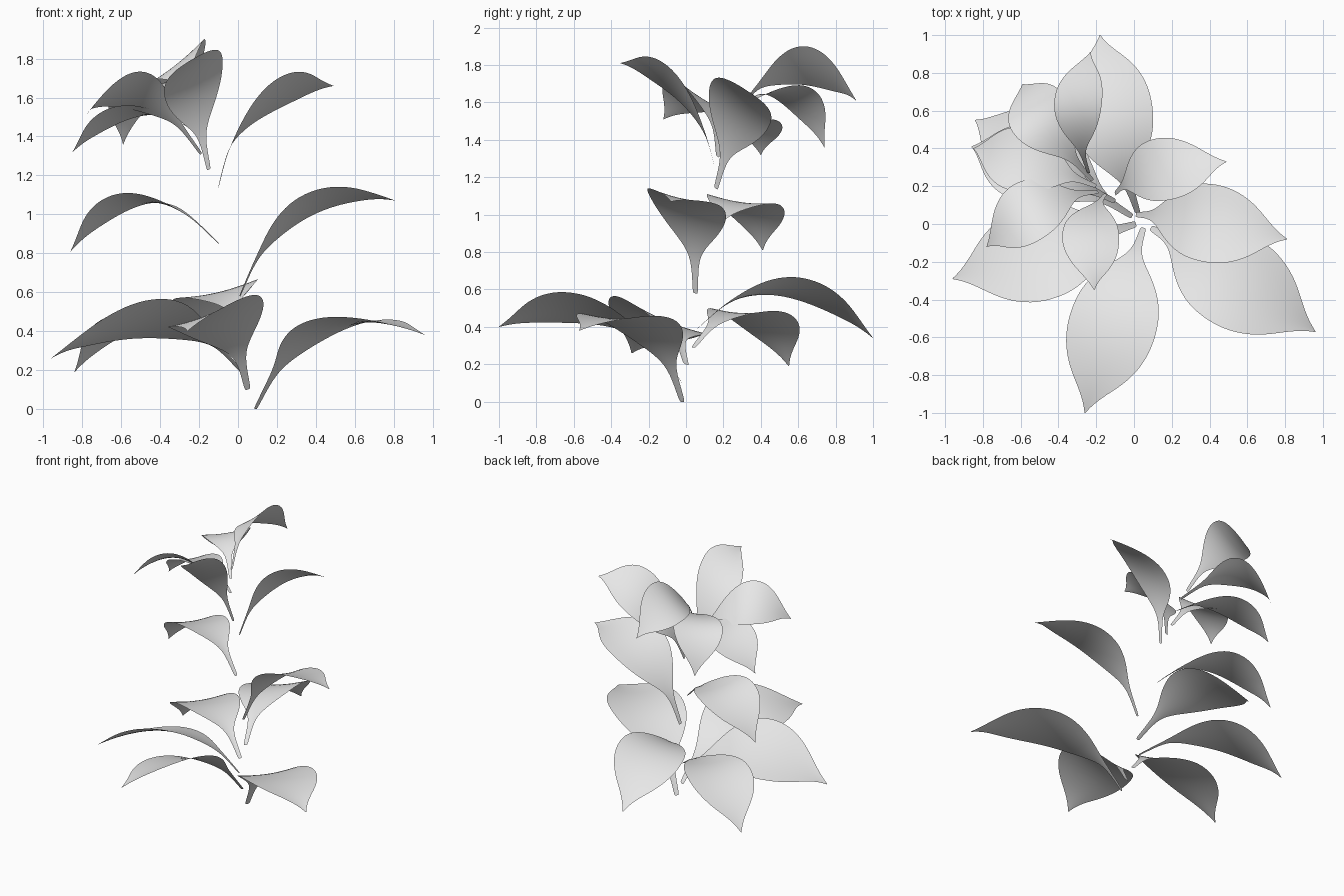
import bpy
import bmesh
from mathutils import Vector

cube = bpy.data.objects.get("Cube")
if cube:
    bpy.data.objects.remove(cube)

leaf_grey = bpy.data.materials.new("leaf_grey")
leaf_grey.use_nodes = True
COLOR = (0.8, 0.8, 0.8, 1)
leaf_grey.diffuse_color = COLOR
leaf_grey.node_tree.nodes["Principled BSDF"].inputs["Base Color"].default_value = COLOR

# Blade outline: position along the midrib, share of full half width
OUTLINE = [(0, .075), (.13, .08), (.21, .22), (.31, .62), (.43, .92), (.56, 1.03),
           (.7, .99), (.82, .72), (.9, .35), (.96, .11), (1, .01)]
ACROSS = (-1, -.5, 0, .5, 1)
LEAN = Vector((.42, -.3, 0))   # slope of the blades across the bending plant


def make_leaf(name, base, tip, crest, half_width, roll=0, sway=.7, reach=.37):
    """Arched blade on a narrow stalk, from a midrib and an outline."""
    base, tip = Vector(base), Vector(tip)
    bend = base.lerp(tip, reach)
    bend -= LEAN * (sway * (crest - bend.z))   # arch leans with the plant
    bend.z = crest
    side = Vector((base.y - tip.y, tip.x - base.x, 0)).normalized()
    slope = side.dot(LEAN) + roll
    bm = bmesh.new()
    rows = []
    for t, share in OUTLINE:
        mid = base * (1 - t) ** 2 + bend * (2 * t * (1 - t)) + tip * t ** 2
        w = half_width * share
        rows.append([bm.verts.new(mid + side * (w * a)
                                  + Vector((0, 0, w * (slope * a + .1 * a * a - .05))))
                     for a in ACROSS])
    for r0, r1 in zip(rows, rows[1:]):
        for i in range(len(ACROSS) - 1):
            bm.faces.new((r0[i], r1[i], r1[i + 1], r0[i + 1])).smooth = True
    bmesh.ops.recalc_face_normals(bm, faces=bm.faces)
    if sum(f.normal.z for f in bm.faces) < 0:
        bmesh.ops.reverse_faces(bm, faces=bm.faces)
    mesh = bpy.data.meshes.new(name)
    bm.to_mesh(mesh)
    bm.free()
    mesh.materials.append(leaf_grey)
    obj = bpy.data.objects.new(name, mesh)
    bpy.context.collection.objects.link(obj)
    smooth = obj.modifiers.new("smooth", 'SUBSURF')
    smooth.levels = smooth.render_levels = 2


# Lower whorl
make_leaf("lower_left_leaf", (.09, -.02, 0), (.96, -.57, .38), .65, .25, sway=.2)
make_leaf("lower_front_leaf", (.05, -.02, .1), (-.26, -1, .4), .69, .23, -.12, sway=0)
make_leaf("lower_right_leaf", (.01, 0, .2), (-.96, -.29, .26), .68, .25, sway=0)
make_leaf("lower_back_right_leaf", (-.01, .04, .29), (-.84, .55, .19), .73, .22, reach=.42)
make_leaf("lower_back_leaf", (.02, .06, .39), (-.18, 1, .34), .86, .22, .12, sway=.35, reach=.42)

# Middle pair
make_leaf("middle_left_leaf", (.01, .05, .58), (.81, -.08, 1.07), 1.22, .205, sway=.35)
make_leaf("middle_right_leaf", (-.1, .12, .85), (-.86, .41, .81), 1.33, .2)

# Upper crown
make_leaf("upper_left_leaf", (-.1, .16, 1.14), (.49, .33, 1.66), 1.69, .165, -.22, sway=.8)
make_leaf("upper_front_leaf", (-.15, .16, 1.23), (-.21, -.35, 1.81), 1.79, .15, .1)
make_leaf("upper_right_leaf", (-.19, .17, 1.31), (-.78, -.12, 1.51), 1.85, .16, .1)
make_leaf("upper_back_right_leaf", (-.2, .2, 1.41), (-.85, .4, 1.32), 1.69, .17, reach=.42)
make_leaf("upper_rear_leaf", (-.22, .23, 1.5), (-.59, .74, 1.36), 1.89, .165, reach=.52)
make_leaf("top_leaf", (-.24, .27, 1.55), (-.23, .91, 1.61), 2.01, .125, -.4)
